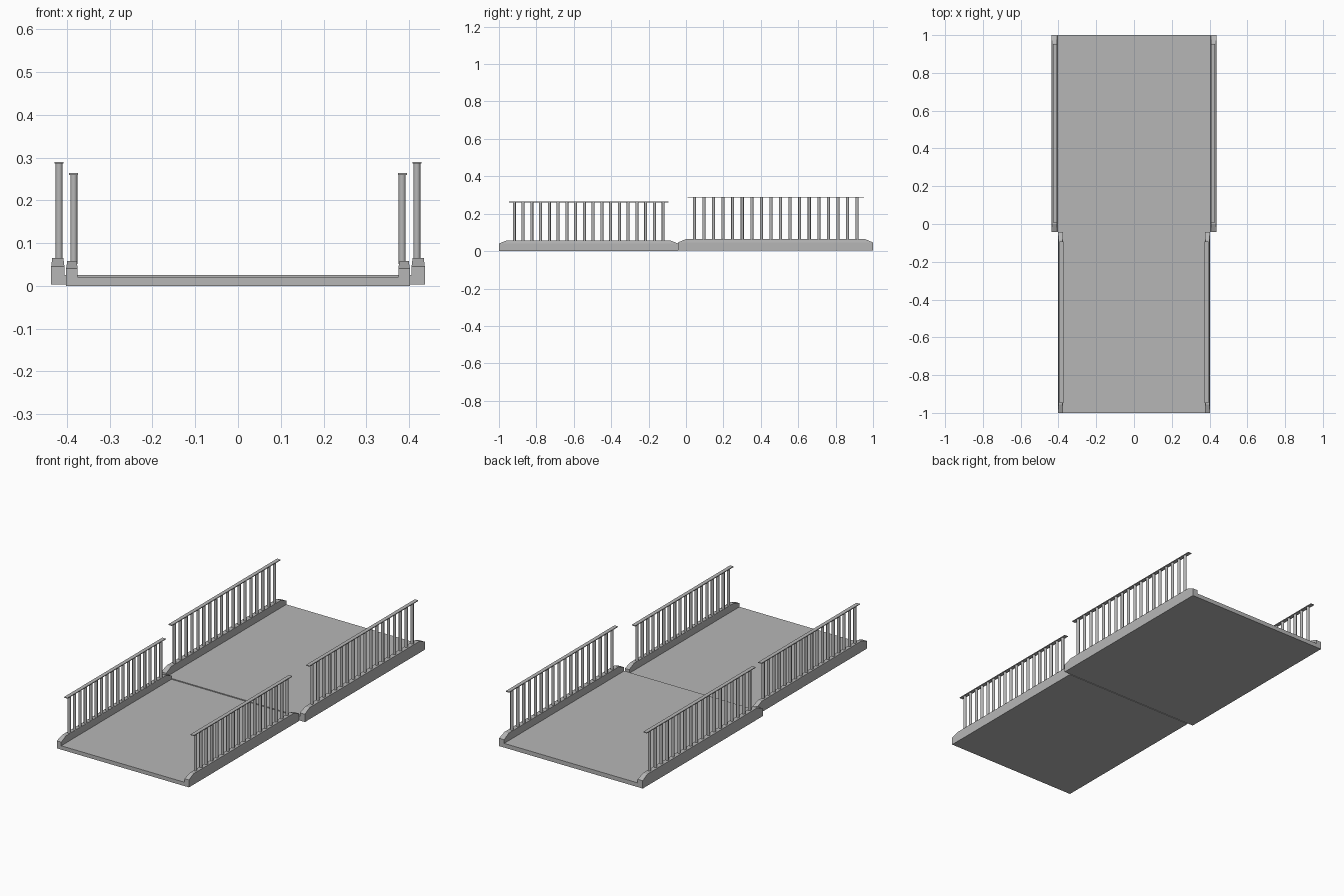
import bpy, bmesh

if "Cube" in bpy.data.objects:
    bpy.data.objects.remove(bpy.data.objects["Cube"])

gray = bpy.data.materials.new("concrete gray")
gray.diffuse_color = (0.47, 0.47, 0.47, 1)
gray.use_nodes = True
gray.node_tree.nodes["Principled BSDF"].inputs["Base Color"].default_value = gray.diffuse_color


def finish(bm, name):
    bmesh.ops.recalc_face_normals(bm, faces=bm.faces)
    me = bpy.data.meshes.new(name)
    bm.to_mesh(me)
    bm.free()
    me.materials.append(gray)
    ob = bpy.data.objects.new(name, me)
    bpy.context.collection.objects.link(ob)
    return ob


def loft(bm, rings):
    """Stack of rectangles (x0, x1, y0, y1, z) joined into a closed solid."""
    loops = []
    for x0, x1, y0, y1, z in rings:
        loops.append([bm.verts.new(p) for p in
                      ((x0, y0, z), (x1, y0, z), (x1, y1, z), (x0, y1, z))])
    bm.faces.new(loops[0][::-1])
    bm.faces.new(loops[-1])
    for a, b in zip(loops, loops[1:]):
        for i in range(4):
            j = (i + 1) % 4
            bm.faces.new((a[i], a[j], b[j], b[i]))


def section(tag, y0, y1, z0, deck_z, xi, xo, shoulder, curb_z,
            post_x, post_y, post_top, rail_y, rail_x, rail_z):
    # deck slab in two halves meeting at the centre seam
    for side, s in (("left", -1), ("right", 1)):
        bm = bmesh.new()
        a, b = sorted((0, s * xi))
        loft(bm, [(a, b, y0, y1, z0), (a, b, y0, y1, deck_z)])
        finish(bm, f"{tag}_deck_{side}")

        # curb with sloped ends and slightly narrowed top
        bm = bmesh.new()
        a, b = sorted((s * xi, s * xo))
        t = 0.0025
        loft(bm, [(a, b, y0, y1, z0), (a, b, y0, y1, shoulder),
                  (a + t, b - t, y0 + 0.044, y1 - 0.044, curb_z)])
        finish(bm, f"{tag}_curb_{side}")

        # round balusters
        bm = bmesh.new()
        n, r = 18, 0.0082
        for i in range(n):
            y = post_y[0] + (post_y[1] - post_y[0]) * i / (n - 1)
            res = bmesh.ops.create_cone(bm, cap_ends=True, segments=12,
                                        radius1=r, radius2=r,
                                        depth=post_top - curb_z + 0.006)
            bmesh.ops.translate(bm, verts=res["verts"],
                                vec=(s * post_x, y, (post_top + curb_z - 0.006) / 2))
        for f in bm.faces:
            f.smooth = len(f.verts) == 4
        for e in bm.edges:
            e.smooth = all(len(f.verts) == 4 for f in e.link_faces)
        finish(bm, f"{tag}_balusters_{side}")

        # thin flat handrail
        bm = bmesh.new()
        a, b = sorted((s * rail_x[0], s * rail_x[1]))
        loft(bm, [(a, b, *rail_y, rail_z - 0.004), (a, b, *rail_y, rail_z)])
        finish(bm, f"{tag}_handrail_{side}")


section("narrow_span", -1.0, -0.043, 0.0, 0.021, 0.375, 0.402, 0.041, 0.058,
        0.384, (-0.918, -0.122), 0.262, (-0.947, -0.093), (0.374, 0.395), 0.264)
section("wide_span", -0.043, 1.0, 0.003, 0.026, 0.406, 0.437, 0.046, 0.065,
        0.4185, (0.045, 0.915), 0.287, (0.008, 0.953), (0.408, 0.429), 0.290)
